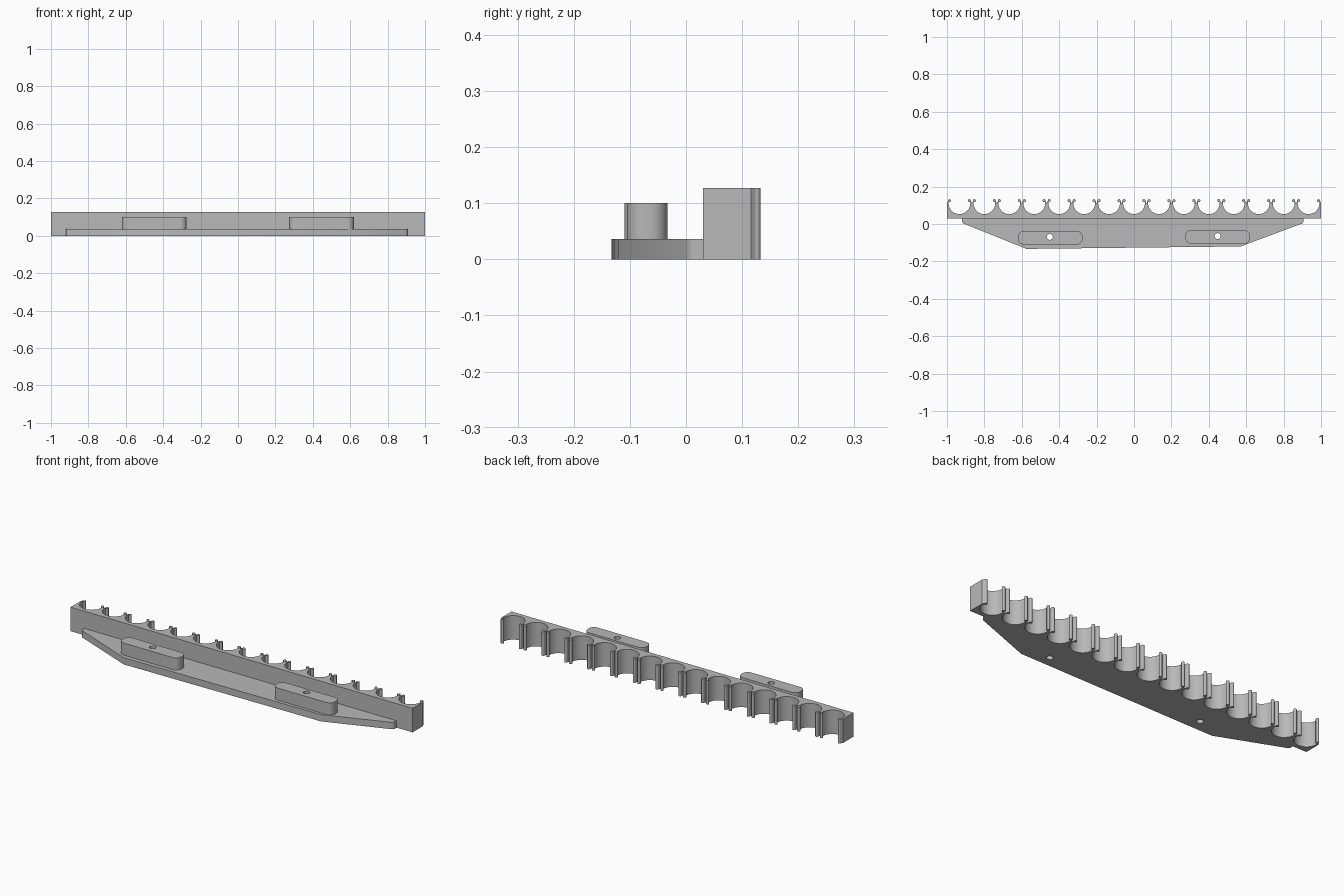
import bpy, bmesh
from math import radians, sin, cos

cube = bpy.data.objects.get("Cube")
if cube:
    bpy.data.objects.remove(cube, do_unlink=True)

grey = bpy.data.materials.new("plain_grey")
grey.use_nodes = True
grey.diffuse_color = (0.48, 0.48, 0.48, 1)
grey.node_tree.nodes["Principled BSDF"].inputs["Base Color"].default_value = (0.48, 0.48, 0.48, 1)


def arc(cx, cy, r, start, end, steps):
    """Points along an arc, angles in degrees."""
    angles = [radians(start + (end - start) * i / steps) for i in range(steps + 1)]
    return [(cx + r * cos(a), cy + r * sin(a)) for a in angles]


def extrude(name, outline, z0, z1):
    """Solid prism from a flat outline."""
    bm = bmesh.new()
    face = bm.faces.new([bm.verts.new((x, y, z0)) for x, y in outline])
    top = bmesh.ops.extrude_face_region(bm, geom=[face])["geom"]
    bmesh.ops.translate(bm, vec=(0, 0, z1 - z0),
                        verts=[v for v in top if isinstance(v, bmesh.types.BMVert)])
    bmesh.ops.recalc_face_normals(bm, faces=bm.faces)
    mesh = bpy.data.meshes.new(name)
    bm.to_mesh(mesh)
    bm.free()
    mesh.materials.append(grey)
    obj = bpy.data.objects.new(name, mesh)
    bpy.context.collection.objects.link(obj)
    return obj


def activate(obj):
    bpy.ops.object.select_all(action='DESELECT')
    obj.select_set(True)
    bpy.context.view_layer.objects.active = obj


def drill(obj, cutter):
    activate(obj)
    mod = obj.modifiers.new("hole", 'BOOLEAN')
    mod.operation = 'DIFFERENCE'
    mod.solver = 'EXACT'
    mod.object = cutter
    bpy.ops.object.modifier_apply(modifier=mod.name)


# Rail with a row of open round sockets, each ending in two rounded clip tips
COUNT = 15
PITCH = 2 / COUNT
RAIL_FRONT, SOCKET_Y, SOCKET_R = 0.03, 0.111, 0.058
TIP_X, TIP_Y, TIP_R = 0.053, 0.125, 0.008

right_tip = arc(TIP_X, TIP_Y, TIP_R, -56, -370, 14)
left_tip = [(-x, y) for x, y in reversed(right_tip)]
socket = left_tip + arc(0, SOCKET_Y, SOCKET_R, 172.7, 367.3, 30)[1:-1] + right_tip

outline = [(-1, RAIL_FRONT), (-1, 0.116)]
for i in range(COUNT):
    cx = (i - (COUNT - 1) / 2) * PITCH
    outline += [(cx + x, y) for x, y in socket]
    if i < COUNT - 1:
        outline.append((cx + PITCH / 2, SOCKET_Y - 0.003))
outline += [(1, 0.116), (1, RAIL_FRONT)]
rail = extrude("socket_rail", outline, 0, 0.127)

# Tapered base plate in front of the rail, with rounded outer ends
PLATE_TOP = 0.036
plate_outline = [(-0.92, RAIL_FRONT)]
plate_outline += arc(-0.902, 0.018, 0.018, 180, 248, 6)
plate_outline += [(-0.575, -0.133), (0.57, -0.12)]
plate_outline += arc(0.889, 0.018, 0.018, -68, 0, 6)
plate_outline += [(0.907, RAIL_FRONT)]
plate = extrude("base_plate", plate_outline, 0, PLATE_TOP)

# Two raised rounded blocks, each drilled through together with the plate
parts = [rail, plate]
for side, bx, by, hole_x, hole_y in (("right", -0.448, -0.074, -0.45, -0.069),
                                     ("left", 0.447, -0.069, 0.447, -0.065)):
    hx, hy, r = 0.173, 0.036, 0.031
    block_outline = []
    for sx, sy, start in ((1, 1, 0), (-1, 1, 90), (-1, -1, 180), (1, -1, 270)):
        block_outline += arc(bx + sx * (hx - r), by + sy * (hy - r), r, start, start + 90, 8)
    block = extrude(side + "_mounting_block", block_outline, PLATE_TOP, 0.1)
    cutter = extrude("hole_cutter", arc(hole_x, hole_y, 0.016, 0, 345, 23), -0.1, 0.2)
    cutter.hide_render = True
    drill(plate, cutter)
    drill(block, cutter)
    bpy.data.objects.remove(cutter, do_unlink=True)
    parts.append(block)

for obj in parts:
    activate(obj)
    bpy.ops.object.shade_smooth_by_angle(angle=radians(30))
